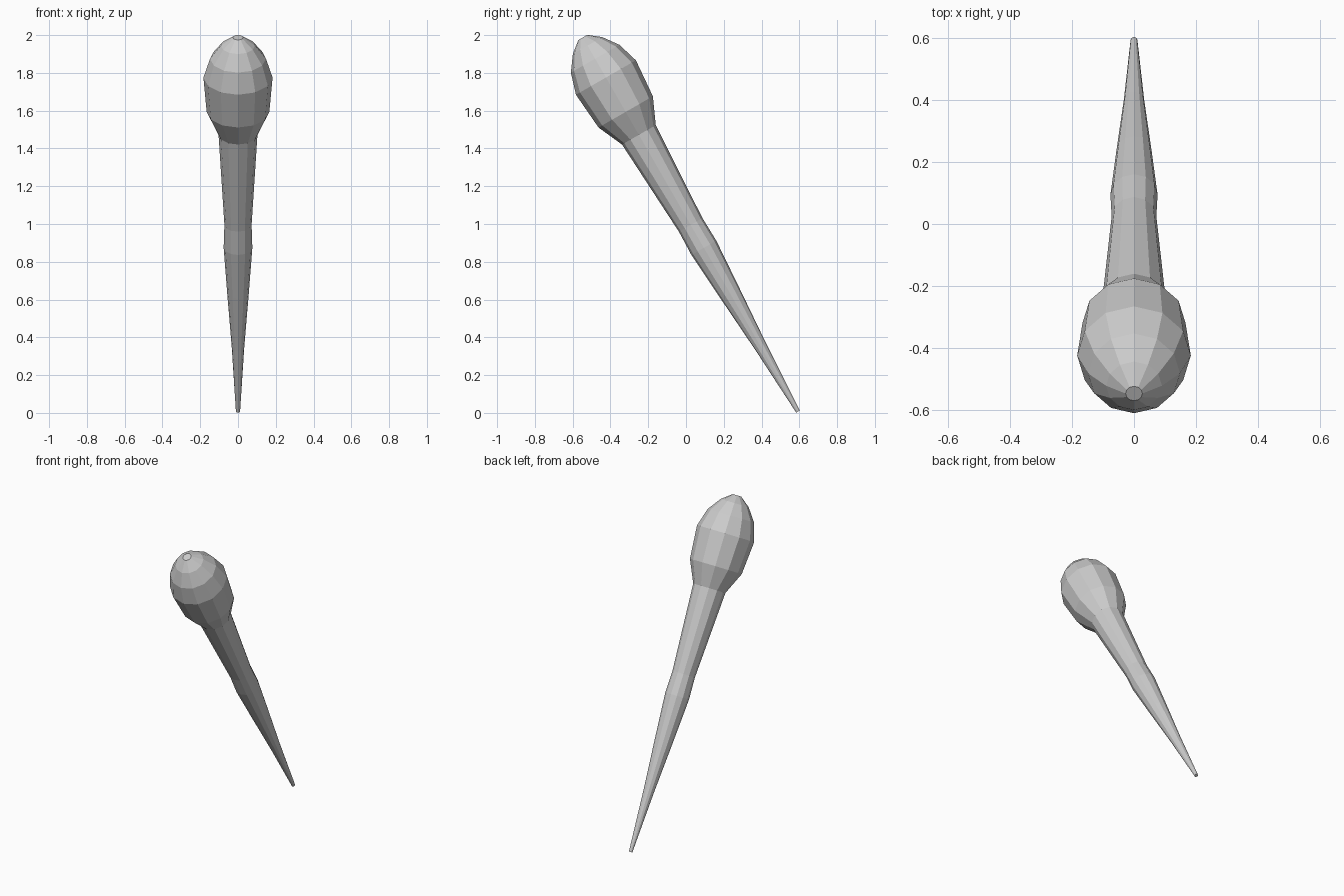
import bpy, bmesh
from math import sin, cos, pi, radians
from mathutils import Matrix

if "Cube" in bpy.data.objects:
    bpy.data.objects.remove(bpy.data.objects["Cube"])

SIDES = 12
TILT = radians(29.9)

# Distance along the axis from the pointed end, radius
profile = [(0.0, 0.011), (0.39, 0.033), (0.72, 0.057), (1.0, 0.076),
           (1.14, 0.072), (1.69, 0.103), (1.83, 0.166), (2.04, 0.183),
           (2.155, 0.148), (2.235, 0.09), (2.285, 0.027)]

# Lathed handle and swollen head, capped at both ends
bm = bmesh.new()
rings = [[bm.verts.new((r * cos(2 * pi * i / SIDES), r * sin(2 * pi * i / SIDES), t))
          for i in range(SIDES)] for t, r in profile]
for a, b in zip(rings, rings[1:]):
    for i in range(SIDES):
        j = (i + 1) % SIDES
        bm.faces.new((a[i], a[j], b[j], b[i]))
bm.faces.new(rings[0][::-1])
bm.faces.new(rings[-1])

# Lean the axis toward the front
bm.transform(Matrix.Translation((0, 0.593, 0.007)) @ Matrix.Rotation(TILT, 4, 'X'))
bmesh.ops.recalc_face_normals(bm, faces=bm.faces[:])
mesh = bpy.data.meshes.new("club")
bm.to_mesh(mesh)
bm.free()
club = bpy.data.objects.new("club", mesh)
bpy.context.collection.objects.link(club)
